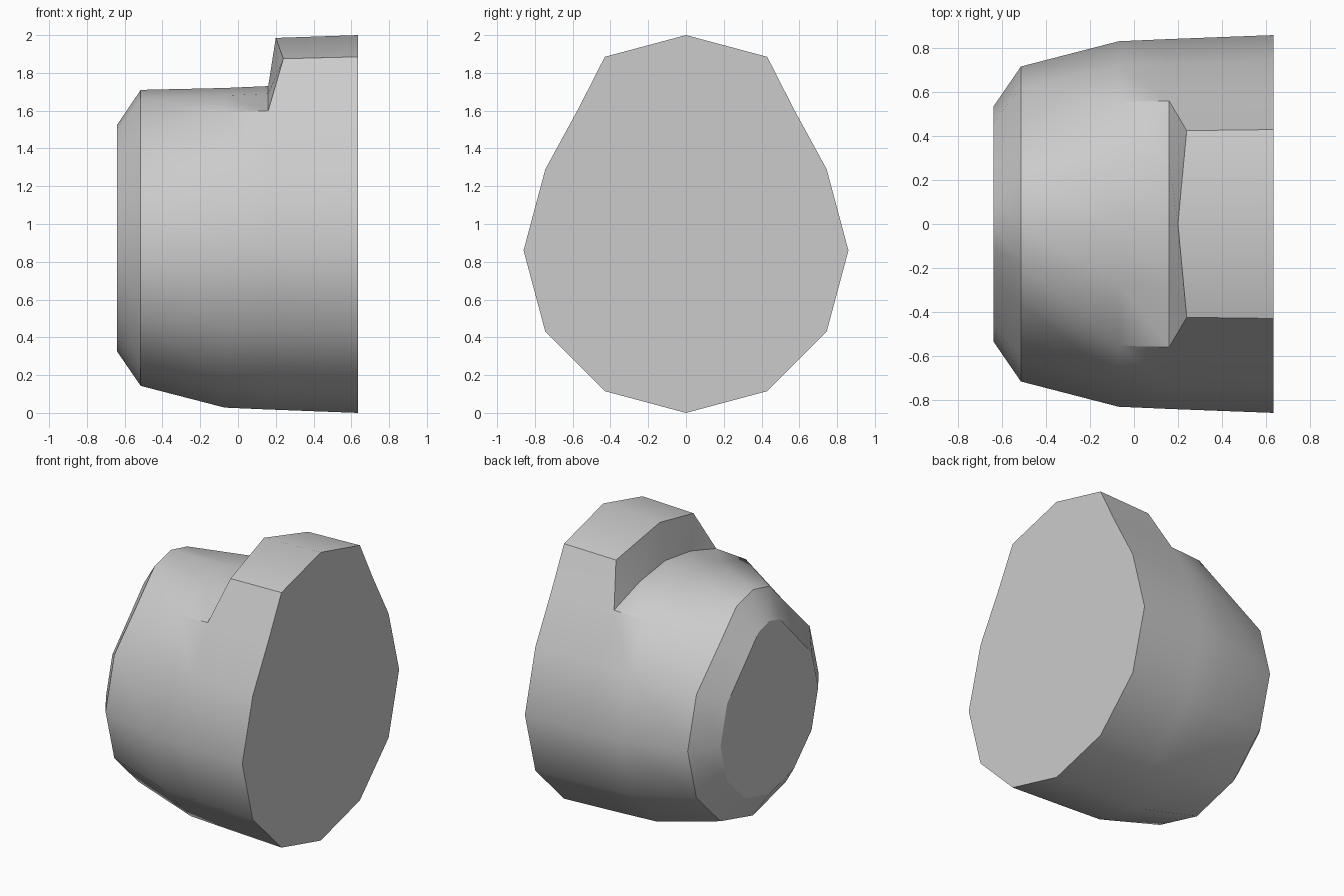
import bpy, bmesh, math

cube = bpy.data.objects.get("Cube")
if cube:
    bpy.data.objects.remove(cube)

CENTRE = 0.86   # height of the barrel axis


def ring(x, radius, upper):
    """Round lower barrel plus three upper points (x, y, z), mirrored across y."""
    half = []
    for i in range(5):
        a = math.radians(30 * i)
        half.append((x, radius * math.sin(a), CENTRE - radius * math.cos(a)))
    half += upper
    return half + [(px, -py, pz) for px, py, pz in reversed(half[1:-1])]


# Sections from the narrow nose to the wide mounting face
sections = [
    ring(-0.64, 0.535, [(-0.64, 0.26, 1.34), (-0.64, 0.12, 1.49), (-0.64, 0, 1.525)]),
    ring(-0.515, 0.717, [(-0.515, 0.36, 1.48), (-0.515, 0.18, 1.665), (-0.515, 0, 1.71)]),
    ring(-0.07, 0.832, [(-0.07, 0.555, 1.59), (-0.07, 0.275, 1.68), (-0.07, 0, 1.72)]),
    ring(0.16, 0.842, [(0.16, 0.56, 1.60), (0.16, 0.28, 1.69), (0.16, 0, 1.73)]),
    # raised shoulder: shares its lower points with the section before
    ring(0.16, 0.842, [(0.16, 0.56, 1.60), (0.24, 0.425, 1.875), (0.20, 0, 1.985)]),
    ring(0.635, 0.86, [(0.635, 0.57, 1.61), (0.635, 0.43, 1.885), (0.635, 0, 2.0)]),
]

# Loft the sections and close both ends
bm = bmesh.new()
loops = [[bm.verts.new(p) for p in s] for s in sections]
n = len(loops[0])
for k, (a, b) in enumerate(zip(loops, loops[1:])):
    for i in range(n):
        j = (i + 1) % n
        if k == 3 and not 5 <= i <= 8:
            continue
        bm.faces.new((a[i], a[j], b[j], b[i]))
bm.faces.new(loops[0])
bm.faces.new(loops[-1])
bmesh.ops.remove_doubles(bm, verts=bm.verts, dist=0.001)
bmesh.ops.recalc_face_normals(bm, faces=bm.faces)

mesh = bpy.data.meshes.new("housing")
bm.to_mesh(mesh)
bm.free()
housing = bpy.data.objects.new("housing", mesh)
bpy.context.collection.objects.link(housing)

# Plain grey finish
grey = bpy.data.materials.new("plain_grey")
grey.use_nodes = True
colour = (0.6, 0.6, 0.6, 1)
grey.diffuse_color = colour
grey.node_tree.nodes["Principled BSDF"].inputs["Base Color"].default_value = colour
mesh.materials.append(grey)

# Smooth barrel with crisp rims and shoulder
bpy.ops.object.select_all(action='DESELECT')
housing.select_set(True)
bpy.context.view_layer.objects.active = housing
bpy.ops.object.shade_smooth_by_angle(angle=math.radians(31))
